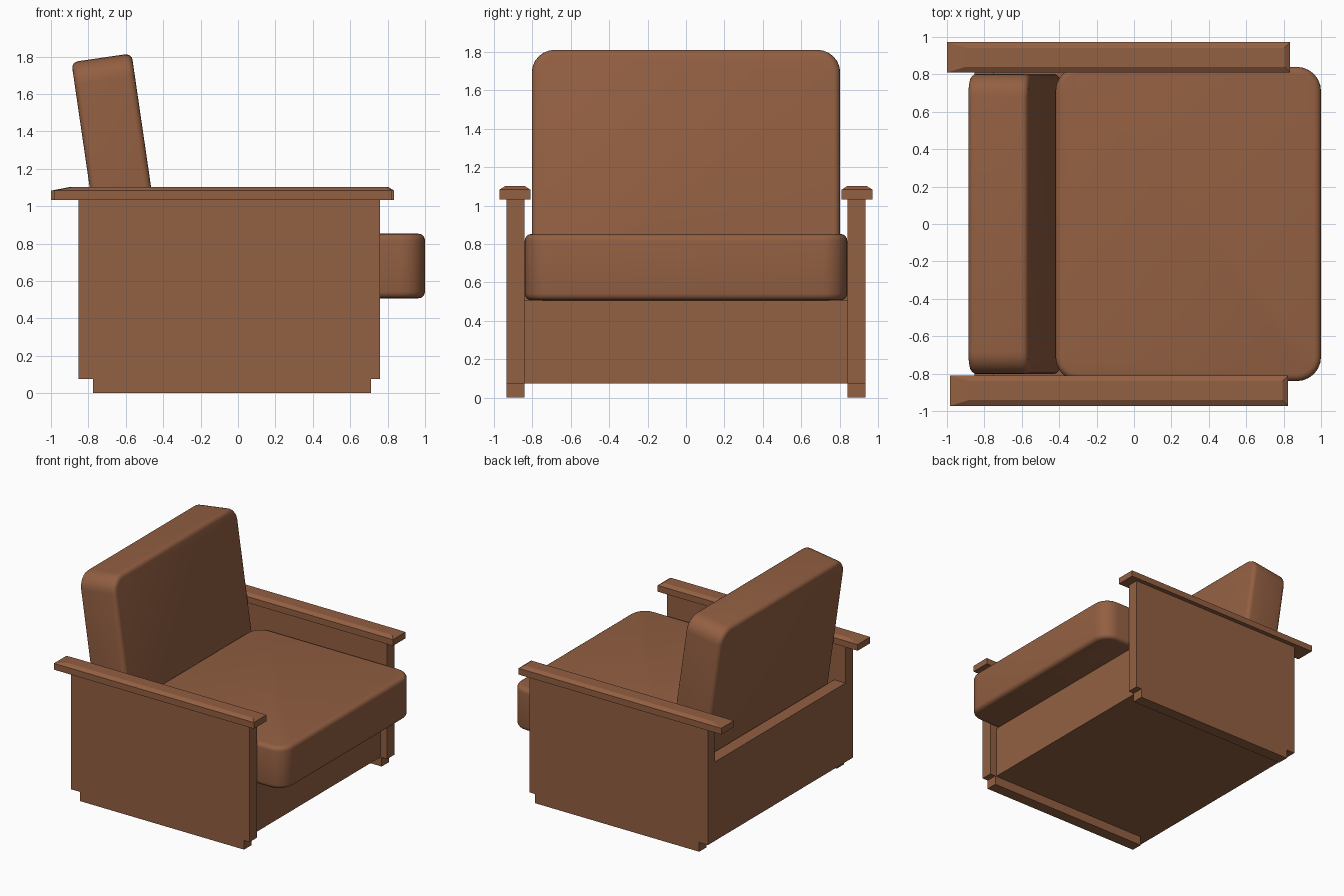
import bpy, bmesh, math
from mathutils import Vector

if "Cube" in bpy.data.objects:
    bpy.data.objects.remove(bpy.data.objects["Cube"])

brown = bpy.data.materials.new("warm_brown")
brown.diffuse_color = (0.29, 0.115, 0.054, 1)
brown.use_nodes = True
brown.node_tree.nodes["Principled BSDF"].inputs["Base Color"].default_value = brown.diffuse_color


def add(name, bm, smooth=False):
    bmesh.ops.recalc_face_normals(bm, faces=bm.faces)
    me = bpy.data.meshes.new(name)
    bm.to_mesh(me)
    bm.free()
    me.materials.append(brown)
    ob = bpy.data.objects.new(name, me)
    bpy.context.collection.objects.link(ob)
    if smooth:
        bpy.ops.object.select_all(action='DESELECT')
        bpy.context.view_layer.objects.active = ob
        ob.select_set(True)
        bpy.ops.object.shade_smooth_by_angle(angle=math.radians(40))
    return ob


def box_bm(lo, hi):
    bm = bmesh.new()
    bmesh.ops.create_cube(bm, size=1)
    for v in bm.verts:
        v.co = Vector([(a + b) / 2 + c * (b - a) for a, b, c in zip(lo, hi, v.co)])
    return bm


def cushion(name, size, axis, radius, rim):
    """Box with large corners around one axis and a small rounded rim."""
    bm = box_bm([-s / 2 for s in size], [s / 2 for s in size])
    along = [e for e in bm.edges
             if abs((e.verts[0].co - e.verts[1].co)[axis]) > 1e-4]
    bmesh.ops.bevel(bm, geom=along, offset=radius, segments=6, profile=0.5,
                    affect='EDGES')
    bm.normal_update()
    rims = [e for e in bm.edges
            if sum(abs(f.normal[axis]) > 0.9 for f in e.link_faces) == 1]
    bmesh.ops.bevel(bm, geom=rims, offset=rim, segments=4, profile=0.5,
                    affect='EDGES')
    return add(name, bm, True)


# side panels with a recessed foot strip
profile = [(-0.775, 0), (0.71, 0), (0.71, 0.075), (0.76, 0.075), (0.76, 1.035),
           (-0.853, 1.035), (-0.853, 0.075), (-0.775, 0.075)]
for side, tag in ((-1, "front"), (1, "back")):
    bm = bmesh.new()
    face = bm.faces.new([bm.verts.new((x, side * 0.842, z)) for x, z in profile])
    ext = bmesh.ops.extrude_face_region(bm, geom=[face], use_keep_orig=True)
    for v in ext["geom"]:
        if isinstance(v, bmesh.types.BMVert):
            v.co.y = side * 0.936
    add("side_panel_" + tag, bm)

# armrests with a chamfered top
for side, tag, x0, x1 in ((-1, "front", -0.985, 0.824), (1, "back", -1.0, 0.835)):
    y0, y1 = sorted((side * 0.81, side * 0.972))
    bm = bmesh.new()
    rings = []
    for z, left, inset in ((1.032, 0, 0), (1.083, 0, 0), (1.102, 0.1, 0.03)):
        rings.append([bm.verts.new((x, y, z)) for x, y in (
            (x0 + left, y0 + inset), (x1 - inset, y0 + inset),
            (x1 - inset, y1 - inset), (x0 + left, y1 - inset))])
    bm.faces.new(rings[0])
    bm.faces.new(rings[-1])
    for a, b in zip(rings, rings[1:]):
        for i in range(4):
            j = (i + 1) % 4
            bm.faces.new((a[i], a[j], b[j], b[i]))
    add("armrest_" + tag, bm)

# base under the seat and low back panel
add("seat_base", box_bm((-0.75, -0.842, 0.075), (0.70, 0.842, 0.505)))
add("rear_panel", box_bm((-0.853, -0.842, 0.075), (-0.75, 0.842, 0.72)))

# cushions
seat = cushion("seat_cushion", (1.42, 1.68, 0.345), 2, 0.13, 0.035)
seat.location = (0.29, 0, 0.68)
back = cushion("back_cushion", (0.325, 1.606, 1.30), 0, 0.12, 0.035)
back.location = (-0.636, 0, 1.15)
back.rotation_euler = (0, math.radians(-8.3), 0)
